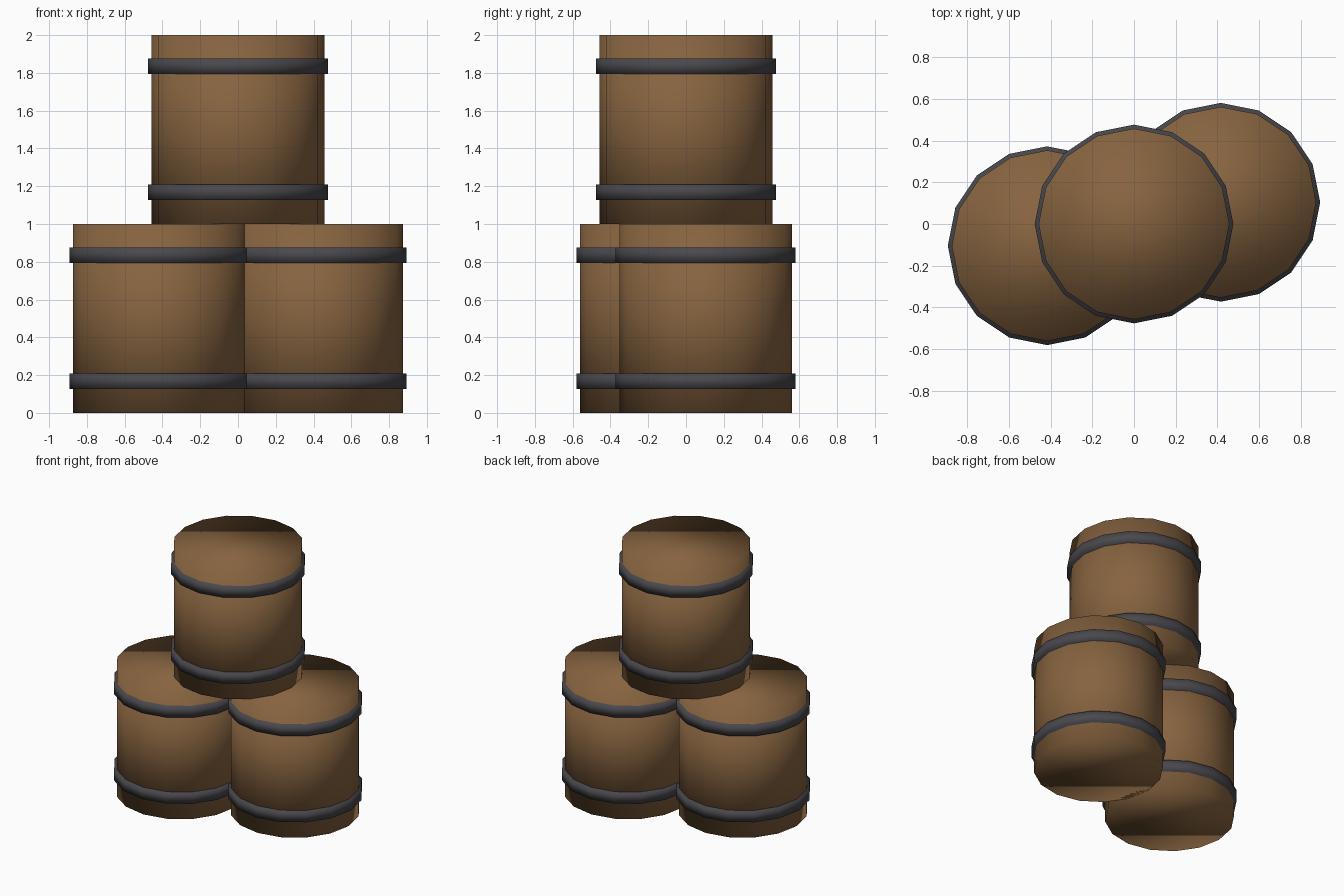
import bpy

if "Cube" in bpy.data.objects:
    bpy.data.objects.remove(bpy.data.objects["Cube"])

SIDES = 16


def material(name, color):
    m = bpy.data.materials.new(name)
    m.diffuse_color = (*color, 1)
    m.use_nodes = True
    m.node_tree.nodes["Principled BSDF"].inputs["Base Color"].default_value = m.diffuse_color
    return m


wood = material("wood", (0.24, 0.125, 0.05))
iron = material("iron", (0.065, 0.065, 0.075))


def drum(name, radius, height, x, y, z, mat):
    # Vertices lie on the x and y axes; shading is smooth over the rims
    bpy.ops.mesh.primitive_cylinder_add(vertices=SIDES, radius=radius,
                                        depth=height, location=(x, y, z))
    ob = bpy.context.object
    ob.name = name
    ob.data.materials.append(mat)
    bpy.ops.object.shade_smooth()


def barrel(name, x, y, z):
    # Wooden body with two iron hoops
    drum(name + "_body", 0.457, 1.0, x, y, z + 0.5, wood)
    for hoop, h in (("lower", 0.168), ("upper", 0.835)):
        drum(f"{name}_{hoop}_hoop", 0.476, 0.083, x, y, z + h, iron)


# Two barrels side by side, a third stacked on top
barrel("left_barrel", -0.416, -0.104, 0)
barrel("right_barrel", 0.416, 0.104, 0)
barrel("top_barrel", 0, 0, 1)
